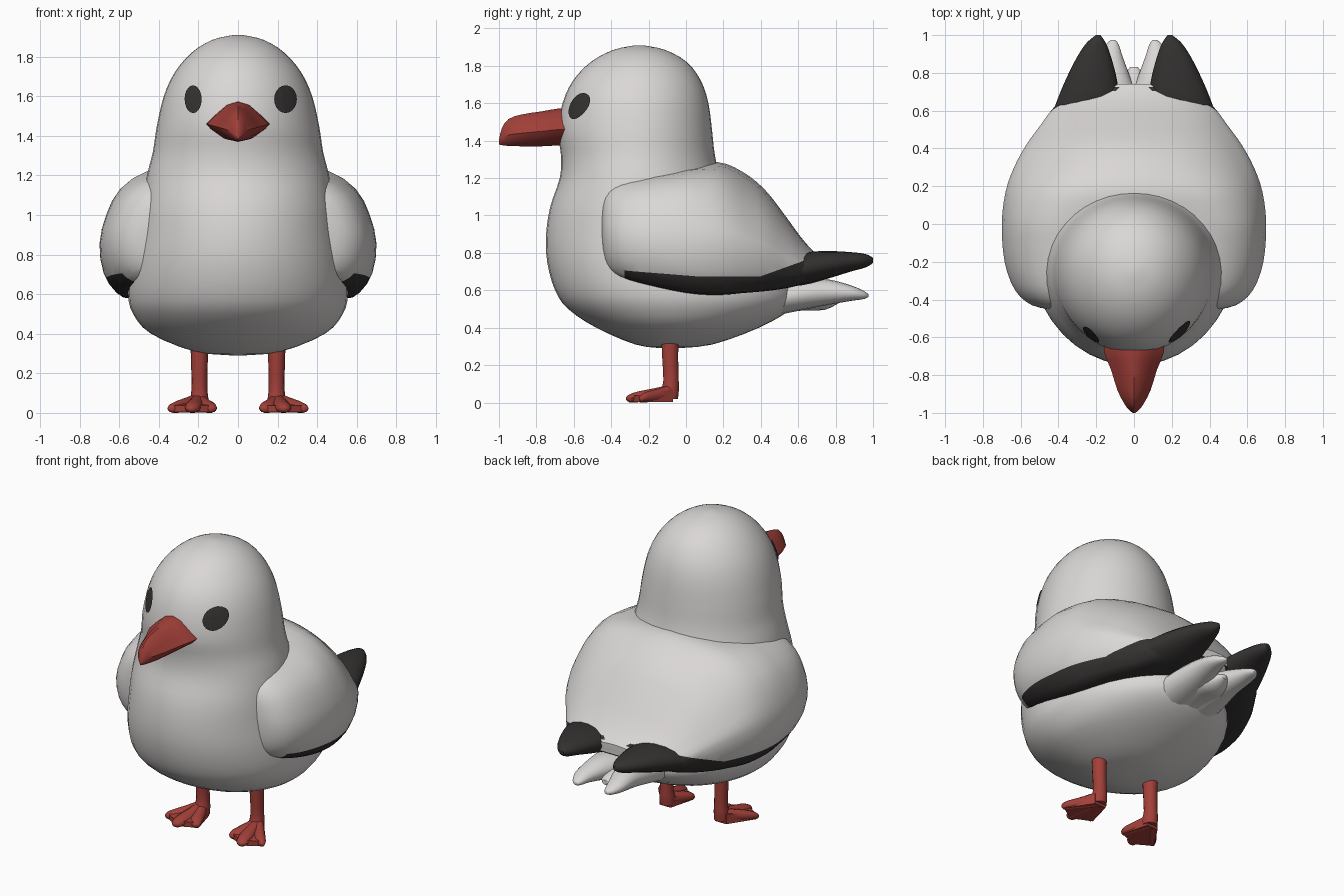
import bpy, bmesh, math
from mathutils import Vector
from mathutils.bvhtree import BVHTree

if "Cube" in bpy.data.objects:
    bpy.data.objects.remove(bpy.data.objects["Cube"])


def material(name, rgb):
    m = bpy.data.materials.new(name)
    m.diffuse_color = (*rgb, 1)
    m.use_nodes = True
    m.node_tree.nodes["Principled BSDF"].inputs["Base Color"].default_value = m.diffuse_color
    return m


WHITE = material("soft white", (0.70, 0.68, 0.67))
BLACK = material("charcoal", (0.035, 0.032, 0.031))
RED = material("brick red", (0.36, 0.05, 0.04))


def smooth_rows(rows, n):
    """Catmull-Rom interpolation between the key rows of a loft."""
    out = []
    for i in range(len(rows) - 1):
        quad = zip(rows[max(i - 1, 0)], rows[i], rows[i + 1], rows[min(i + 2, len(rows) - 1)])
        quad = list(quad)
        for k in range(n):
            t = k / n
            out.append([0.5 * (2 * b + (c - a) * t + (2 * a - 5 * b + 4 * c - d) * t * t
                               + (3 * b - a - 3 * c + d) * t ** 3) for a, b, c, d in quad])
    return out + [list(rows[-1])]


def finish(name, bm, mats, angle=50):
    bmesh.ops.recalc_face_normals(bm, faces=bm.faces[:])
    me = bpy.data.meshes.new(name)
    bm.to_mesh(me)
    bm.free()
    ob = bpy.data.objects.new(name, me)
    bpy.context.collection.objects.link(ob)
    for m in mats:
        me.materials.append(m)
    bpy.ops.object.select_all(action='DESELECT')
    ob.select_set(True)
    bpy.context.view_layer.objects.active = ob
    bpy.ops.object.shade_smooth_by_angle(angle=math.radians(angle))
    return ob


def loft(rings):
    bm = bmesh.new()
    vs = [[bm.verts.new(p) for p in r] for r in rings]
    n = len(vs[0])
    for a, b in zip(vs, vs[1:]):
        for i in range(n):
            bm.faces.new((a[i], a[(i + 1) % n], b[(i + 1) % n], b[i]))
    bm.faces.new(vs[0])
    bm.faces.new(vs[-1])
    return bm


def circle(n):
    return [(math.cos(2 * math.pi * i / n), math.sin(2 * math.pi * i / n)) for i in range(n)]


def y_loft(name, rows, mat, n=16, sub=3):
    """Loft of ellipses along y; rows are y, x centre, z centre, half width, half height."""
    rings = [[(xc + c * w, y, zc + s * h) for c, s in circle(n)]
             for y, xc, zc, w, h in smooth_rows(rows, sub)]
    return finish(name, loft(rings), [mat])


# Body and head: z, half width, front y, back y, y of the widest point
body_rows = [
    (0.29, 0.02, -0.12, -0.06, -0.09), (0.31, 0.22, -0.27, 0.14, -0.08),
    (0.40, 0.44, -0.48, 0.39, -0.08), (0.50, 0.53, -0.63, 0.56, -0.10),
    (0.60, 0.555, -0.70, 0.60, -0.13), (0.75, 0.54, -0.742, 0.52, -0.18),
    (0.90, 0.51, -0.748, 0.40, -0.22), (1.05, 0.485, -0.725, 0.28, -0.25),
    (1.20, 0.46, -0.675, 0.19, -0.25), (1.32, 0.43, -0.668, 0.155, -0.25),
    (1.45, 0.41, -0.685, 0.14, -0.25), (1.60, 0.375, -0.66, 0.12, -0.25),
    (1.72, 0.32, -0.605, 0.08, -0.25), (1.82, 0.235, -0.51, 0.005, -0.25),
    (1.885, 0.13, -0.39, -0.11, -0.25), (1.91, 0.02, -0.27, -0.23, -0.25)]
rings = []
for z, w, yf, yb, yc in smooth_rows(body_rows, 3):
    rings.append([(c * w, yc + s * ((yb - yc) if s > 0 else (yc - yf)), z) for c, s in circle(40)])
body_bm = loft(rings)
skin = BVHTree.FromBMesh(body_bm)
finish("body_and_head", body_bm, [WHITE])

# Folded wings and back: y, half width, bottom z, top z
cloak_rows = [
    (-0.455, 0.42, 0.86, 1.08), (-0.43, 0.54, 0.74, 1.16), (-0.35, 0.63, 0.67, 1.21),
    (-0.20, 0.685, 0.625, 1.235), (0.0, 0.70, 0.585, 1.26), (0.17, 0.68, 0.575, 1.285),
    (0.30, 0.635, 0.585, 1.235), (0.42, 0.57, 0.595, 1.14), (0.53, 0.49, 0.61, 1.0),
    (0.61, 0.43, 0.63, 0.89), (0.68, 0.35, 0.66, 0.81), (0.74, 0.18, 0.70, 0.765)]
lower = [(1, 0.4), (0.97, 0.18), (0.88, 0.04), (0.76, 0), (0.4, 0.02), (0, 0.02)]
square = smooth_rows([(0, 1), (0.35, 0.985), (0.65, 0.945), (0.85, 0.81), (0.95, 0.62)] + lower, 2)
rounded = smooth_rows([(0, 1), (0.33, 0.96), (0.6, 0.86), (0.8, 0.71), (0.94, 0.53)] + lower, 2)
rings = []
for y, w, b, t in smooth_rows(cloak_rows, 3):
    k = min(max(y / 0.35, 0), 1)
    half = [(p[0] + k * (q[0] - p[0]), p[1] + k * (q[1] - p[1])) for p, q in zip(square, rounded)]
    section = half + [(-u, v) for u, v in half[-2:0:-1]]
    rings.append([(u * w, y, b + v * (t - b)) for u, v in section])
bm = loft(rings)

# Dark lower edge of the wings, cut along sloping planes: start y, slope
edge_lines = ((0, 0), (0.05, -0.08), (0.4, 0.36))
for y, slope in edge_lines:
    bmesh.ops.bisect_plane(bm, geom=bm.verts[:] + bm.edges[:] + bm.faces[:],
                           plane_co=(0, y, 0.675), plane_no=(0, -slope, 1))
bmesh.ops.bisect_plane(bm, geom=bm.verts[:] + bm.edges[:] + bm.faces[:],
                       plane_co=(0, -0.33, 0), plane_no=(0, 1, 0))
for f in bm.faces:
    c = f.calc_center_median()
    edge = max(0.675 + s * (c.y - y) for y, s in edge_lines)
    f.material_index = int(c.z < edge and c.y > -0.33 and abs(c.x) > 0.1)
finish("wings_and_back", bm, [WHITE, BLACK])

# Beak: y, half width, top z, corner z, bottom z
beak_rows = [
    (-0.60, 0.16, 1.575, 1.46, 1.375), (-0.68, 0.158, 1.572, 1.46, 1.375),
    (-0.77, 0.122, 1.557, 1.45, 1.37), (-0.88, 0.088, 1.54, 1.44, 1.37),
    (-0.95, 0.052, 1.515, 1.43, 1.372), (-0.985, 0.026, 1.465, 1.41, 1.376),
    (-1.0, 0.006, 1.405, 1.395, 1.38)]
rings = []
for y, w, t, m, b in smooth_rows(beak_rows, 2):
    right = [(0, t), (0.35 * w, t - 0.15 * (t - m)), (0.7 * w, m + 0.42 * (t - m)), (w, m),
             (0.86 * w, m - 0.3 * (m - b)), (0.45 * w, b + 0.15 * (m - b)), (0, b)]
    rings.append([(x, y, z) for x, z in right + [(-x, z) for x, z in right[-2:0:-1]]])
finish("beak", loft(rings), [RED], 40)

for side, label in ((-1, "left"), (1, "right")):
    # Eye: thin oval plate laid on the head
    ex, rx = (0.235, 0.056) if side > 0 else (0.222, 0.042)
    bm = bmesh.new()
    prev = None
    for r in (0, 0.35, 0.7, 1):
        ring = []
        for c, s in circle(20) if r else [(0, 0)]:
            x, z = side * ex + rx * r * c, 1.583 + 0.07 * r * s
            hit = skin.ray_cast(Vector((x, -2, z)), Vector((0, 1, 0)))[0]
            out = Vector((hit.x, hit.y + 0.25, 0.1)).normalized()
            ring.append(bm.verts.new(hit + out * 0.009))
        for i in range(20 if r else 0):
            j = (i + 1) % 20
            if len(prev) == 1:
                bm.faces.new((prev[0], ring[i], ring[j]))
            else:
                bm.faces.new((prev[i], ring[i], ring[j], prev[j]))
        prev = ring
    bm.normal_update()
    for f in bm.faces:
        if f.normal.y > 0:
            f.normal_flip()
    eye = bpy.data.meshes.new(label + "_eye")
    bm.to_mesh(eye)
    bm.free()
    eye.materials.append(BLACK)
    bpy.context.collection.objects.link(bpy.data.objects.new(label + "_eye", eye))

    # Dark wing tip
    y_loft(label + "_wing_tip", [
        (0.42, side * 0.34, 0.67, 0.15, 0.06), (0.62, side * 0.25, 0.712, 0.17, 0.085),
        (0.75, side * 0.228, 0.735, 0.14, 0.075), (0.88, side * 0.212, 0.752, 0.092, 0.052),
        (0.96, side * 0.20, 0.758, 0.05, 0.036), (1.0, side * 0.19, 0.76, 0.012, 0.014)], BLACK)

    # Tail feather
    y_loft(label + "_tail_feather", [
        (0.40, side * 0.08, 0.54, 0.16, 0.09), (0.60, side * 0.085, 0.575, 0.13, 0.085),
        (0.75, side * 0.10, 0.59, 0.09, 0.07), (0.88, side * 0.118, 0.585, 0.06, 0.042),
        (0.95, side * 0.115, 0.575, 0.034, 0.022), (0.975, side * 0.11, 0.572, 0.01, 0.008)], WHITE)

    # Leg: z, y centre, radius
    rings = [[(side * 0.195 + c * r, y + s * r * 1.05, z) for c, s in circle(14)]
             for z, y, r in smooth_rows([(0.36, -0.085, 0.046), (0.25, -0.085, 0.042),
                                         (0.12, -0.08, 0.04), (0.07, -0.085, 0.046),
                                         (0.02, -0.09, 0.046)], 2)]
    finish(label + "_leg", loft(rings), [RED])

    # Toes
    for k, (tx, ty) in enumerate(((0.135, -0.26), (0.235, -0.32), (0.335, -0.25))):
        rows = []
        for t, w, h in ((0, 0.04, 0.05), (0.35, 0.042, 0.04), (0.75, 0.043, 0.03),
                        (0.93, 0.032, 0.022), (1, 0.01, 0.008)):
            rows.append((-0.075 + t * (ty + 0.075), side * (0.2 + t * (tx - 0.2)),
                         max(h, 0.022), w, h))
        y_loft(f"{label}_toe_{k + 1}", rows, RED, 10, 2)

    # Webbing between the toes
    bm = bmesh.new()
    outline = [(0.16, -0.07), (0.115, -0.24), (0.18, -0.27), (0.235, -0.295),
               (0.29, -0.265), (0.345, -0.23), (0.24, -0.07)]
    low = bm.faces.new([bm.verts.new((side * x, y, 0.004)) for x, y in outline])
    top = bmesh.ops.extrude_face_region(bm, geom=[low])
    for v in top["geom"]:
        if isinstance(v, bmesh.types.BMVert):
            v.co.z = 0.038 + 0.25 * max(0, v.co.y + 0.2)
    finish(label + "_foot_web", bm, [RED], 30)

# Short middle tail feather
y_loft("middle_tail_feather", [
    (0.40, 0, 0.53, 0.16, 0.08), (0.60, 0, 0.55, 0.13, 0.06),
    (0.74, 0, 0.55, 0.09, 0.055), (0.83, 0, 0.555, 0.02, 0.015)], WHITE)
